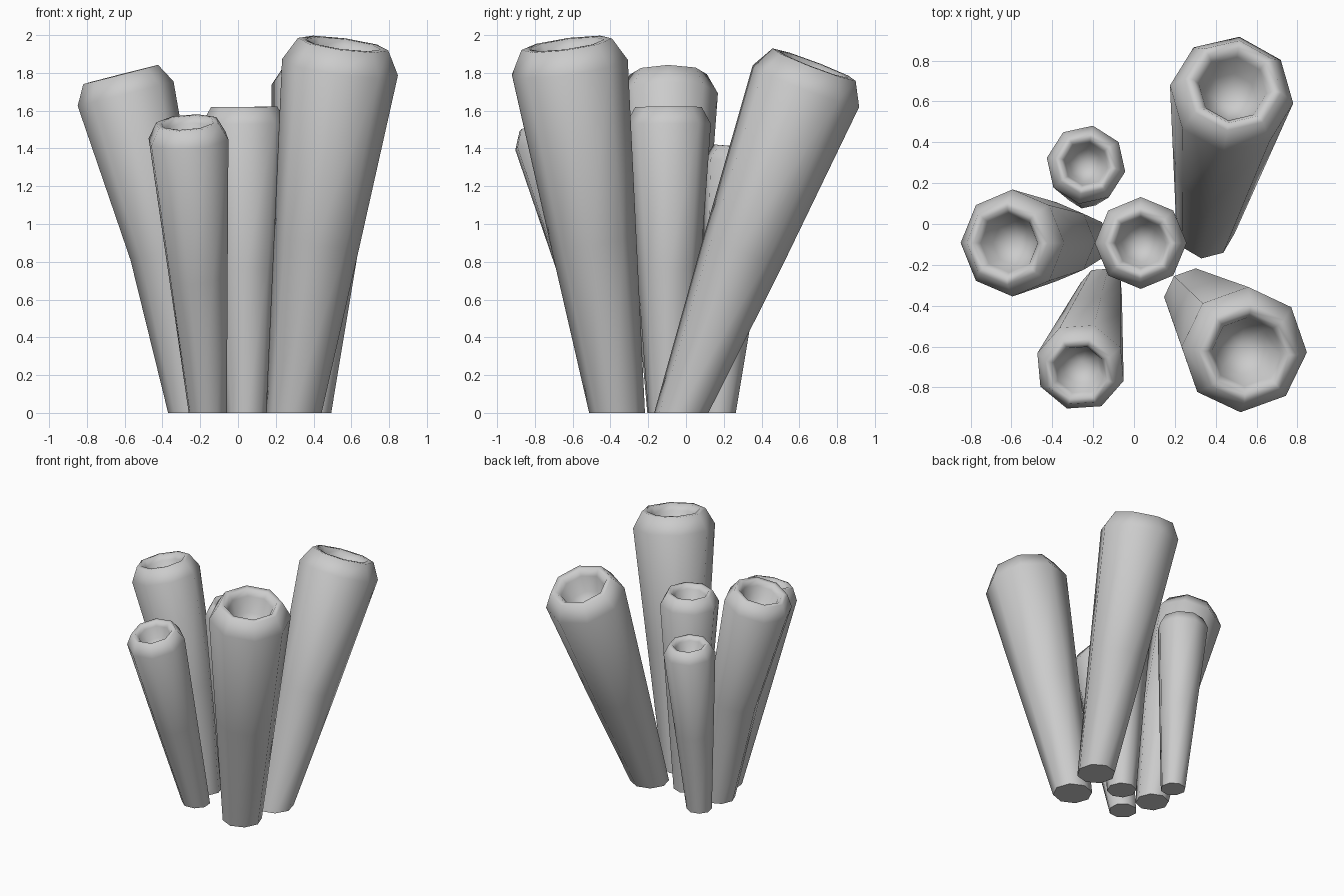
import bpy, bmesh
from math import cos, sin, pi, radians
from mathutils import Vector

if "Cube" in bpy.data.objects:
    bpy.data.objects.remove(bpy.data.objects["Cube"])

SIDES = 8
# Rim and bowl profile: (radius, height along axis), as fractions of the mouth radius
RIM = [(1.0, 0.0), (0.78, 0.40), (0.65, 0.40), (0.55, 0.25), (0.42, -0.15)]
PIT = -0.45


def tube(name, base, base_r, mouth, mouth_r, twist=0, bend=None):
    """Tapered eight-sided tube with flat foot, rounded lip and closed bowl."""
    base, mouth = Vector((*base, 0)), Vector(mouth)
    bend = Vector(bend) if bend else base.lerp(mouth, 0.5)
    axis = (mouth - bend).normalized()
    bm = bmesh.new()

    def ring(centre, r, direction):
        q = Vector((0, 0, 1)).rotation_difference(direction)
        pts = [radians(twist) + 2 * pi * i / SIDES for i in range(SIDES)]
        return [bm.verts.new(centre + q @ Vector((r * cos(a), r * sin(a), 0))) for a in pts]

    rings = [ring(base, base_r, Vector((0, 0, 1))),
             ring(bend, (base_r + mouth_r) / 2, (mouth - base).normalized())]
    rings += [ring(mouth + axis * h * mouth_r, r * mouth_r, axis) for r, h in RIM]
    for a, b in zip(rings, rings[1:]):
        for i in range(SIDES):
            j = (i + 1) % SIDES
            bm.faces.new((a[i], a[j], b[j], b[i]))
    bm.faces.new(rings[0][::-1])
    pit = bm.verts.new(mouth + axis * PIT * mouth_r)
    for i in range(SIDES):
        bm.faces.new((rings[-1][i], rings[-1][(i + 1) % SIDES], pit))
    for f in bm.faces:
        f.smooth = True
    for e in rings[0][0].link_faces[0].edges:
        e.smooth = True
    # Crisp edge round the foot
    foot = set(rings[0])
    for e in bm.edges:
        if e.verts[0] in foot and e.verts[1] in foot:
            e.smooth = False
    me = bpy.data.meshes.new(name)
    bm.to_mesh(me)
    bm.free()
    bpy.context.collection.objects.link(bpy.data.objects.new(name, me))


# Cluster of six tubes
tube("front_right_tube", (0.295, -0.365), 0.148, (0.54, -0.615, 1.83), 0.31, -3)
tube("back_right_tube", (0.35, -0.025), 0.145, (0.478, 0.635, 1.73), 0.305, -8)
tube("left_tube", (-0.245, -0.08), 0.125, (-0.595, -0.093, 1.69), 0.262, 0,
     bend=(-0.38, -0.087, 0.85))
tube("centre_tube", (0.045, -0.09), 0.11, (0.033, -0.093, 1.53), 0.225, 0)
tube("front_left_tube", (-0.16, -0.32), 0.106, (-0.262, -0.70, 1.45), 0.222, -18)
tube("back_left_tube", (-0.24, 0.17), 0.095, (-0.235, 0.29, 1.33), 0.195, -10)
